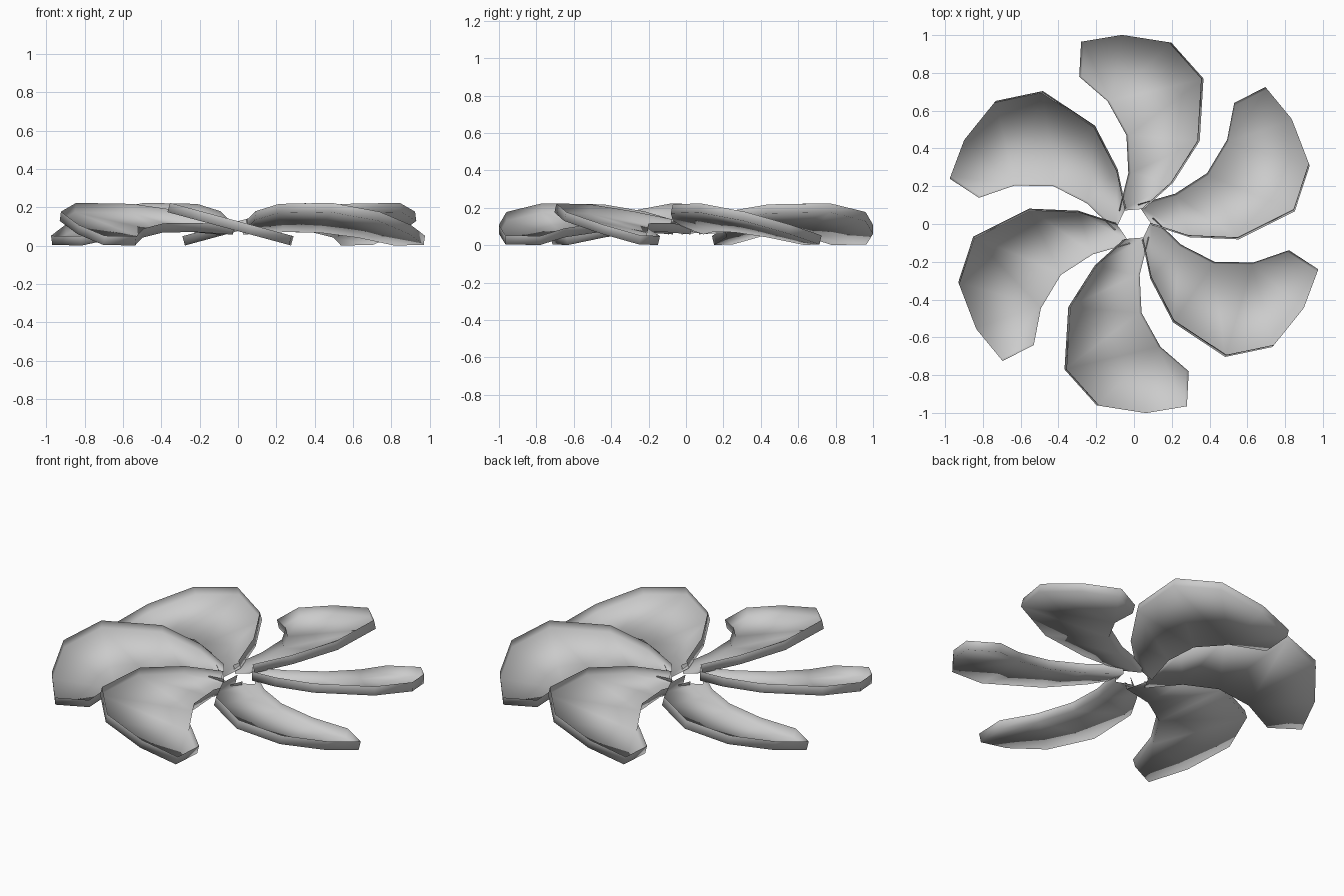
import bpy, bmesh, math
from mathutils import Vector, Matrix

cube = bpy.data.objects.get("Cube")
if cube:
    bpy.data.objects.remove(cube)

# Plain grey metal
grey = bpy.data.materials.new("grey_metal")
grey.use_nodes = True
colour = (0.6, 0.6, 0.6, 1)
grey.diffuse_color = colour
grey.node_tree.nodes["Principled BSDF"].inputs["Base Color"].default_value = colour

# Outline of one blade seen from above: inner (concave) and outer (convex) edges
INNER = [(-.08, .07), (-.03, .27), (-.04, .47), (-.14, .65), (-.29, .78)]
OUTER = [(.04, .08), (.195, .22), (.335, .44), (.355, .77), (.185, .96),
         (-.07, 1.0), (-.28, .965)]
PITCH = 0.27
DEPTH = 0.05


def blade_mesh():
    """Shallow pitched tray: a floor and a rim wall, open above and at the root."""
    bm = bmesh.new()
    down = Vector((PITCH, 0, -1)).normalized() * DEPTH
    lip = [Vector((x, y, 0.128 + PITCH * x)) for x, y in OUTER + INNER[::-1]]
    upper = [bm.verts.new(p) for p in lip]
    lower = [bm.verts.new(p + down) for p in lip]

    # Floor, facing down
    o, i = lower[:len(OUTER)], lower[len(OUTER):][::-1]
    for n in range(3):
        bm.faces.new((i[n], i[n + 1], o[n + 1], o[n]))
    bm.faces.new((i[3], o[5], o[4], o[3]))
    bm.faces.new((i[3], i[4], o[6], o[5]))

    # Rim wall, facing outward
    for n in range(len(lip) - 1):
        bm.faces.new((lower[n], lower[n + 1], upper[n + 1], upper[n]))
    for f in bm.faces:
        f.smooth = True
    mesh = bpy.data.meshes.new("blade")
    bm.to_mesh(mesh)
    bm.free()
    mesh.materials.append(grey)
    return mesh


# Six blades around the open centre
mesh = blade_mesh()
for n in range(6):
    blade = bpy.data.objects.new(f"blade_{n + 1}", mesh)
    blade.matrix_world = Matrix.Rotation(math.radians(60 * n), 4, 'Z')
    bpy.context.collection.objects.link(blade)
